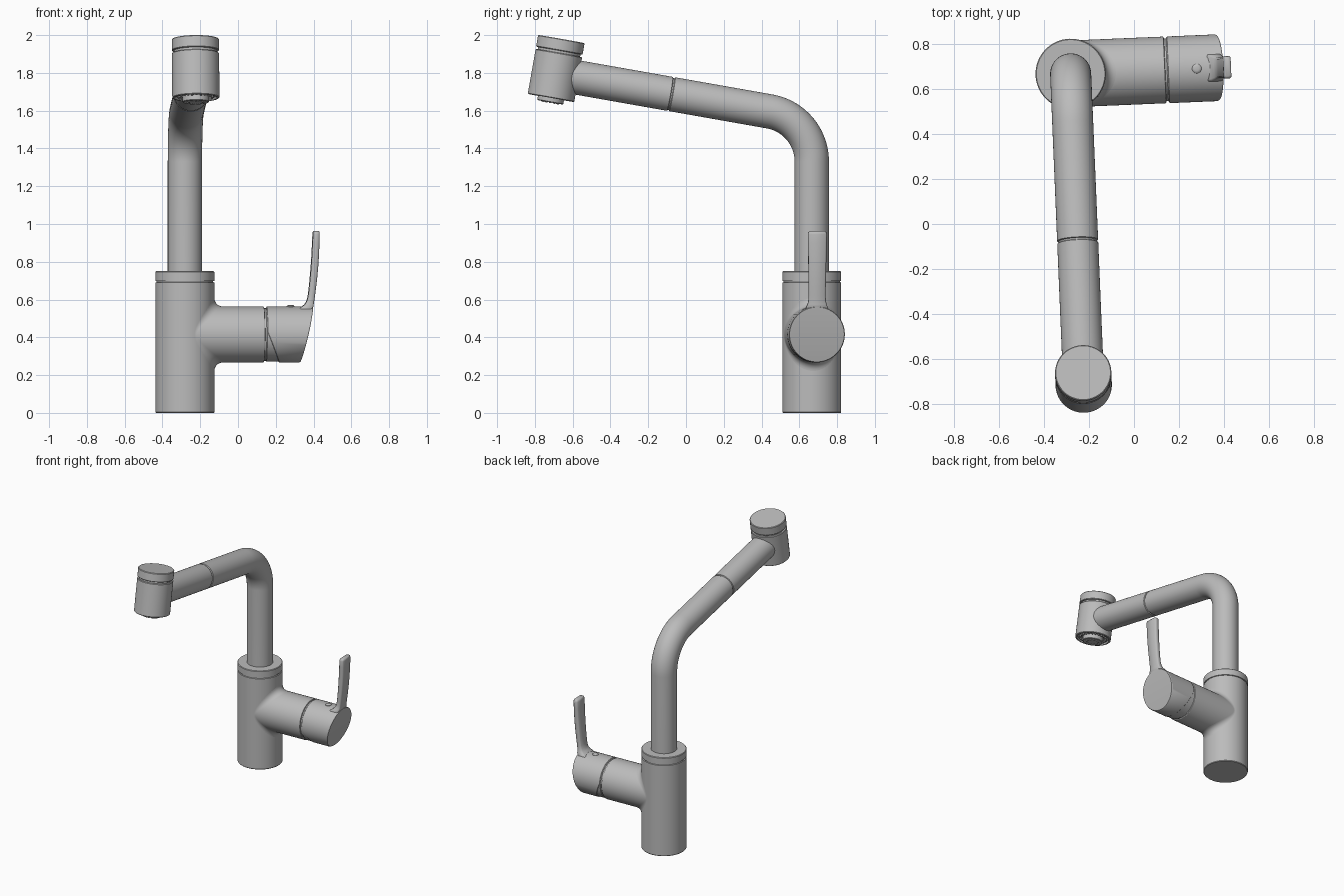
import bpy, bmesh, math
from mathutils import Vector, Matrix

cube = bpy.data.objects.get("Cube")
if cube:
    bpy.data.objects.remove(cube)

N = 64
TILT = math.radians(10)
# Column axis stands at this spot; the whole tap is turned slightly about it
PLACE = Matrix.Translation((-0.281, 0.666, 0)) @ Matrix.Rotation(math.radians(2.4), 4, 'Z')

steel = bpy.data.materials.new("brushed grey metal")
steel.use_nodes = True
GREY = (0.5, 0.5, 0.5, 1)
steel.diffuse_color = GREY
bsdf = next(n for n in steel.node_tree.nodes if n.type == 'BSDF_PRINCIPLED')
bsdf.inputs["Base Color"].default_value = GREY


def finish(name, bm, angle=30):
    bmesh.ops.recalc_face_normals(bm, faces=bm.faces)
    bm.transform(PLACE)
    me = bpy.data.meshes.new(name)
    bm.to_mesh(me)
    bm.free()
    me.materials.append(steel)
    ob = bpy.data.objects.new(name, me)
    bpy.context.collection.objects.link(ob)
    bpy.ops.object.select_all(action='DESELECT')
    ob.select_set(True)
    bpy.context.view_layer.objects.active = ob
    bpy.ops.object.shade_smooth_by_angle(angle=math.radians(angle))
    return ob


def skin(bm, loops, cap_start=True, cap_end=True):
    """Bridge closed loops of points; returns the vertex rings."""
    rings = [[bm.verts.new(p) for p in loop] for loop in loops]
    n = len(rings[0])
    for a, b in zip(rings, rings[1:]):
        for i in range(n):
            j = (i + 1) % n
            bm.faces.new((a[i], a[j], b[j], b[i]))
    if cap_start:
        bm.faces.new(rings[0][::-1])
    if cap_end:
        bm.faces.new(rings[-1])
    return rings


def circle(center, axis, radius, n=N):
    q = Vector((0, 0, 1)).rotation_difference(Vector(axis))
    return [Vector(center) + q @ Vector((radius * math.cos(2 * math.pi * i / n),
                                         radius * math.sin(2 * math.pi * i / n), 0))
            for i in range(n)]


def lathe(name, base, axis, profile, n=N):
    """Profile is (radius, distance along axis)."""
    bm = bmesh.new()
    axis = Vector(axis)
    skin(bm, [circle(Vector(base) + axis * s, axis, r, n) for r, s in profile])
    return finish(name, bm)


# Column with a grooved collar
R = 0.156
lathe("column", (0, 0, 0), (0, 0, 1),
      [(R - .003, 0), (R, .004), (R, .690), (R - .006, .692), (R - .006, .697),
       (R, .699), (R, .746), (R - .004, .750)])

# Side valve housing with a narrow neck under the knob
ZC, r = 0.415, 0.148
lathe("valve_housing", (0, 0, ZC), (1, 0, 0),
      [(r, 0), (r, .415), (r - .002, .418), (.139, .420), (.139, .428), (.144, .431), (.144, .55)])

# Rolling-ball fillet between column and housing
rf = 0.045
loops = []
for k in range(9):
    loop = []
    for i in range(N):
        t = 2 * math.pi * i / N
        y, z = (r + rf) * math.cos(t), (r + rf) * math.sin(t)
        c = Vector((math.sqrt((R + rf) ** 2 - y * y), y, z))
        to_tube = Vector((0, -math.cos(t), -math.sin(t)))
        to_column = Vector((-c.x, -c.y, 0)).normalized()
        d = to_tube.slerp(to_column, k / 8)
        loop.append(c + d * rf + Vector((0, 0, ZC)))
    loops.append(loop)
bm = bmesh.new()
skin(bm, loops, False, False)
finish("housing_fillet", bm, 60)

# Spout: riser, 80 degree bend, sloping arm with a joint groove
RS, RB, Z0 = 0.091, 0.27, 1.33
stations = [((0, 0, .70), (0, 0, 1), RS)]
for k in range(25):
    a = math.radians(80) * k / 24
    stations.append(((0, -RB + RB * math.cos(a), Z0 + RB * math.sin(a)),
                     (0, -math.sin(a), math.cos(a)), RS))
end, arm = Vector(stations[-1][0]), Vector((0, -math.cos(TILT), math.sin(TILT)))
for s, rad in ((.524, RS), (.527, RS - .006), (.534, RS - .006), (.537, RS), (1.13, RS)):
    stations.append((end + arm * s, arm, rad))
bm = bmesh.new()
loops = []
for p, d, rad in stations:
    side = Vector((1, 0, 0))
    up = Vector(d).cross(side)
    loops.append([Vector(p) + rad * (side * math.cos(2 * math.pi * i / N) + up * math.sin(2 * math.pi * i / N))
                  for i in range(N)])
skin(bm, loops)
finish("spout", bm)

# Spray head with cap, groove and recessed nozzle ring
HB, HA = Vector((0, -1.382, 1.667)), Vector((0, math.sin(TILT), math.cos(TILT)))
lathe("spray_head", HB, HA,
      [(.066, -.023), (.070, -.020), (.070, .012), (.108, .012), (.112, 0), (.121, 0),
       (.125, .004), (.125, .238), (.122, .241), (.114, .242), (.114, .254), (.122, .255),
       (.125, .258), (.125, .313), (.121, .317)])

# Spray nubs: ring around the aerator and a ring on it
bm = bmesh.new()
for count, rad, s0, s1, size in ((24, .090, .014, 0, .006), (12, .042, -.02, -.027, .005)):
    for p in circle(HB, HA, rad, count):
        skin(bm, [circle(p + HA * s0, HA, size, 10), circle(p + HA * s1, HA, size, 10)])
finish("spray_nubs", bm)


# Knob: slanted underside cut and a curved outer face running into the lever
def outer(z):
    return 0.712 - 0.211 * (0.96 - z) ** 2


def inner(z):
    return 0.432 + 0.4 * max(0, 0.43 - z)


def knob_loop(fn, rad, shift=0):
    out = []
    for i in range(N):
        t = 2 * math.pi * i / N
        z = ZC + rad * math.sin(t)
        out.append(Vector((fn(z) + shift, rad * math.cos(t), z)))
    return out


bm = bmesh.new()
rings = skin(bm, [knob_loop(inner, .13), knob_loop(inner, r - .002), knob_loop(inner, r, .002),
                  knob_loop(outer, r, -.005), knob_loop(outer, r - .003)], False, False)
rim = rings[-1]
for i in range(-N // 4, N // 4):
    ids = [i % N, (i + 1) % N, (N // 2 - i - 1) % N, (N // 2 - i) % N]
    bm.faces.new([rim[j] for j in dict.fromkeys(ids)])
finish("knob", bm)

# Lever: rows of (height, inner x, half width)
rows = [(.52, .600, .062), (.552, .605, .060), (.562, .618, .056), (.575, .635, .050),
        (.595, .646, .046), (.62, .652, .045), (.66, .657, .045), (.72, .663, .046),
        (.78, .668, .047), (.84, .672, .048), (.90, .675, .049), (.945, .677, .050),
        (.957, .679, .047), (.962, .684, .040)]
bm = bmesh.new()
loops = []
for z, x, w in rows:
    o = outer(z) - (.006 if z < .56 else .004 if z > .96 else 0)
    c = .007
    loops.append([(x, -w + c, z), (x + c, -w, z), (o - c, -w, z), (o, -w + c, z),
                  (o, w - c, z), (o - c, w, z), (x + c, w, z), (x, w - c, z)])
skin(bm, loops)
finish("lever", bm, 50)

# Small plug on top of the knob
lathe("knob_plug", (.56, 0, .55), (0, 0, 1),
      [(.021, 0), (.021, .015), (.017, .019), (.010, .021)], 24)
